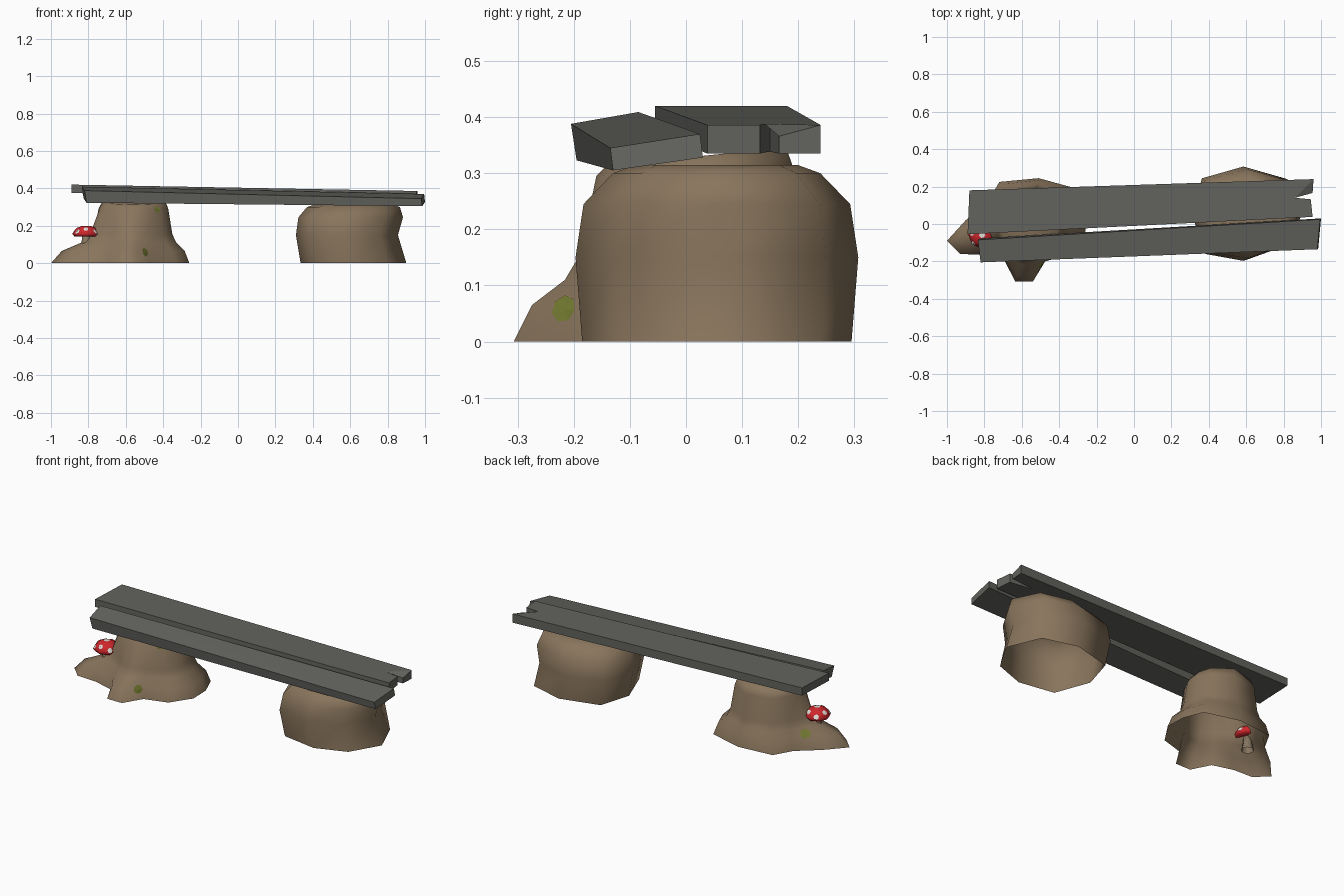
import bpy, bmesh, math
from mathutils import Vector
from mathutils.bvhtree import BVHTree

if "Cube" in bpy.data.objects:
    bpy.data.objects.remove(bpy.data.objects["Cube"])


def material(name, rgb):
    m = bpy.data.materials.new(name)
    m.diffuse_color = (*rgb, 1)
    m.use_nodes = True
    m.node_tree.nodes["Principled BSDF"].inputs["Base Color"].default_value = m.diffuse_color
    return m


BARK = material("bark_brown", (0.25, 0.178, 0.108))
PLANK = material("weathered_grey", (0.125, 0.125, 0.113))
RED = material("cap_red", (0.62, 0.02, 0.025))
WHITE = material("spot_white", (0.75, 0.72, 0.68))
STEM = material("stem_tan", (0.24, 0.18, 0.12))
MOSS = material("moss_green", (0.17, 0.19, 0.03))


def finish(name, bm, mat, smooth, closed=True):
    if closed:
        bmesh.ops.recalc_face_normals(bm, faces=bm.faces)
    for f in bm.faces:
        f.smooth = smooth
    me = bpy.data.meshes.new(name)
    bm.to_mesh(me)
    tree = BVHTree.FromBMesh(bm)
    bm.free()
    me.materials.append(mat)
    bpy.context.collection.objects.link(bpy.data.objects.new(name, me))
    return tree


def loft(name, rings, mat, cap_top=True, cap_bottom=False, smooth=True):
    """Skin a stack of counter-clockwise rings, bottom to top."""
    bm = bmesh.new()
    vs = [[bm.verts.new(p) for p in r] for r in rings]
    n = len(rings[0])
    for a, b in zip(vs, vs[1:]):
        for i in range(n):
            j = (i + 1) % n
            bm.faces.new((a[i], a[j], b[j], b[i]))
    caps = []
    if cap_top:
        caps.append(bm.faces.new(vs[-1]))
    if cap_bottom:
        caps.append(bm.faces.new(vs[0][::-1]))
    bmesh.ops.triangulate(bm, faces=caps)
    return finish(name, bm, mat, smooth, closed=cap_bottom)


def patch(name, tree, near, r, mat, lift=0.002, sides=7):
    """Thin plate that hugs the surface next to a point."""
    c, nrm, _, _ = tree.find_nearest(Vector(near))
    u = nrm.orthogonal().normalized()
    v = nrm.cross(u)
    bm = bmesh.new()
    mid = bm.verts.new(c + nrm * lift)
    ring = []
    for i in range(sides):
        a = math.tau * i / sides
        p, pn, _, _ = tree.find_nearest(c + (u * math.cos(a) + v * math.sin(a)) * r)
        ring.append(bm.verts.new(p + (pn + nrm).normalized() * lift))
    for i in range(sides):
        bm.faces.new((mid, ring[i], ring[(i + 1) % sides]))
    finish(name, bm, mat, False, closed=False)


# Left stump: rooted base outline shrinking to a round top, open below
base = [(-1, -.09), (-.93, -.16), (-.81, -.165), (-.69, -.2), (-.635, -.307),
        (-.54, -.307), (-.475, -.2), (-.34, -.16), (-.26, -.04), (-.265, .08),
        (-.31, .19), (-.51, .245), (-.72, .225), (-.78, .12), (-.9, .02)]
CX, CY = -.557, .02


def left_ring(z, f, s=1.0, tilt=0.0):
    ring = []
    for x, y in base:
        a = math.atan2(y - CY, x - CX)
        tx, ty = CX + .187 * s * math.cos(a), CY + .18 * s * math.sin(a)
        ring.append((tx + (x - tx) * f, ty + (y - ty) * f, z + tilt * (ty - CY)))
    return ring


left = loft("left_stump", [left_ring(0, 1), left_ring(.065, .78), left_ring(.11, .38),
                           left_ring(.155, .2), left_ring(.295, 0),
                           left_ring(.33, 0, .9, .1)], BARK)

# Right stump: bulging eight-sided block, open below
foot = [(.335, .05), (.41, -.15), (.62, -.185), (.8, -.12),
        (.9, .05), (.82, .24), (.62, .295), (.39, .235)]
levels = [(0, 0, 1, 1), (.15, -.035, .965, 1.05), (.245, -.015, .99, .99),
          (.3, 0, .88, .77), (.315, 0, .72, .6)]
loft("right_stump", [[(.615 + dx + (x - .615) * sx, .053 + (y - .053) * sy, z)
                      for x, y in foot] for z, dx, sx, sy in levels], BARK)


# Back plank with a splintered right end (x, y, drop of the top edge)
outline = [(-.89, -.055, 0), (.955, .038, 0), (.945, .132, 0), (.86, .14, 0),
           (.8, .15, 0), (.955, .166, .02), (.96, .24, 0), (-.88, .18, 0)]


def slope(x, left_z, right_z):
    return left_z + (right_z - left_z) * (x + .885) / 1.84


loft("back_plank", [[(x, y, slope(x, .375, .335)) for x, y, d in outline],
                    [(x, y, slope(x, .42, .386) - d) for x, y, d in outline]],
     PLANK, cap_bottom=True, smooth=False)

# Front plank, tilted forward
loft("front_plank",
     [[(-.81, -.195, .323), (.985, -.13, .305), (1, .03, .328), (-.825, -.077, .345)],
      [(-.82, -.205, .388), (.98, -.135, .345), (.995, .025, .37), (-.835, -.085, .409)]],
     PLANK, cap_bottom=True, smooth=False)

# Mushroom on the left root
MX, MY = -.812, -.058


def disc(r, z, n=8, dx=0):
    return [(MX + dx + r * math.cos(math.tau * i / n), MY + r * math.sin(math.tau * i / n), z)
            for i in range(n)]


loft("mushroom_stem", [disc(.034, .07), disc(.024, .11), disc(.022, .15)], STEM)
cap = loft("mushroom_cap", [disc(.022, .147), disc(.062, .142), disc(.074, .157),
                            disc(.054, .186), disc(.022, .2)], RED, cap_bottom=True)
patch("cap_spot_top", cap, (MX, MY, .25), .017, WHITE)
for i in range(7):
    a = math.tau * (i + .3) / 7
    r, z = ((.085, .182), (.07, .195))[i % 2]
    patch(f"cap_spot_{i}", cap, (MX + r * math.cos(a), MY + r * math.sin(a), z), .015, WHITE)

# Moss patches on the left stump
patch("moss_front_root", left, (-.48, -.23, .065), .025, MOSS)
patch("moss_upper", left, (-.41, -.14, .29), .018, MOSS)
patch("moss_back_root", left, (-.81, .05, .08), .03, MOSS)
